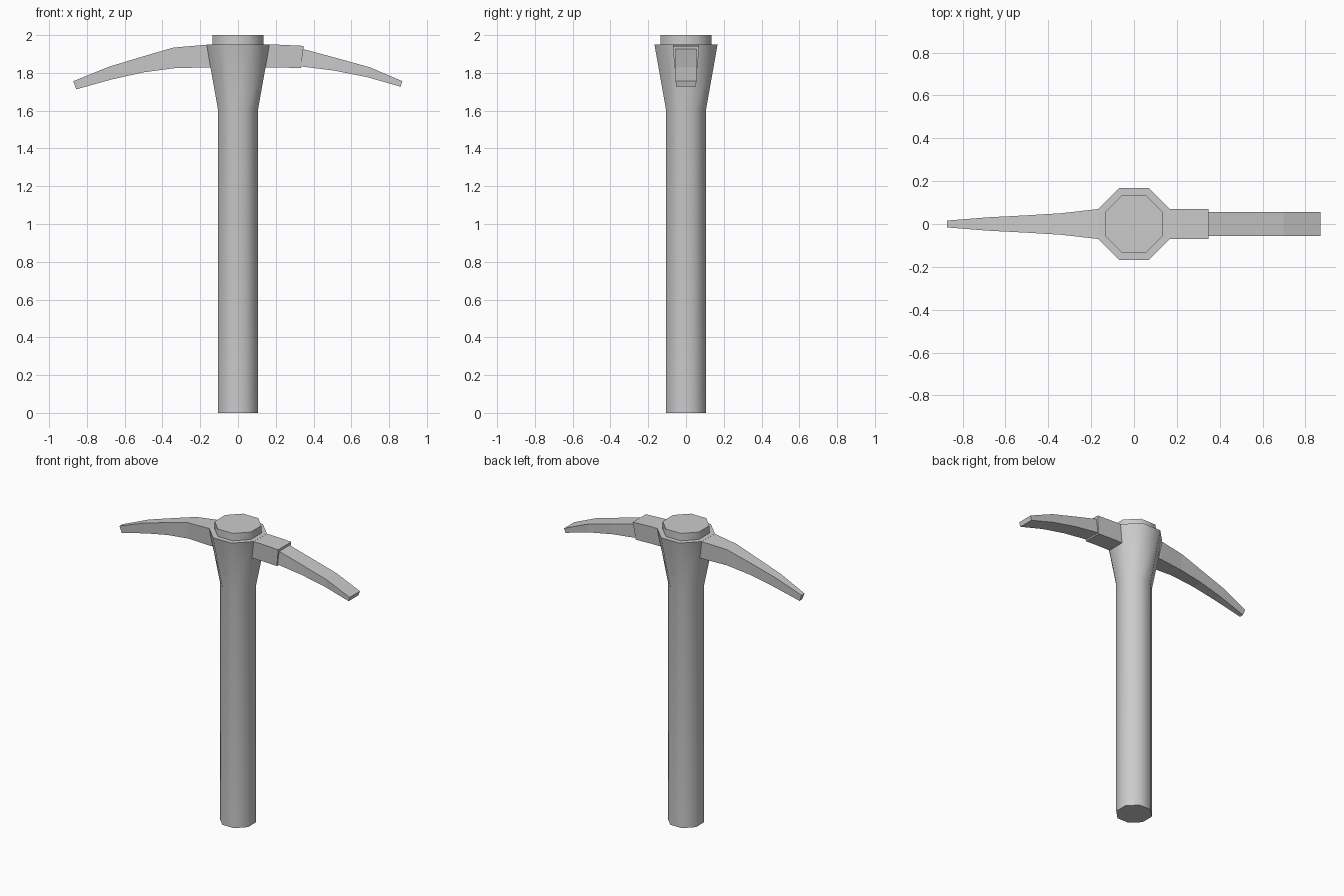
import bpy, bmesh, math

if "Cube" in bpy.data.objects:
    bpy.data.objects.remove(bpy.data.objects["Cube"])


def loft(name, rings):
    """Skin a list of equal-length closed rings and cap both ends."""
    bm = bmesh.new()
    loops = [[bm.verts.new(p) for p in ring] for ring in rings]
    for a, b in zip(loops, loops[1:]):
        for i in range(len(a)):
            j = (i + 1) % len(a)
            bm.faces.new((a[i], a[j], b[j], b[i]))
    bm.faces.new(loops[0])
    bm.faces.new(loops[-1])
    bmesh.ops.recalc_face_normals(bm, faces=bm.faces)
    mesh = bpy.data.meshes.new(name)
    bm.to_mesh(mesh)
    bm.free()
    ob = bpy.data.objects.new(name, mesh)
    bpy.context.collection.objects.link(ob)
    return ob


def octagon(half_width, z):
    r = half_width / math.cos(math.pi / 8)
    angles = [math.pi / 8 + i * math.pi / 4 for i in range(8)]
    return [(r * math.cos(a), r * math.sin(a), z) for a in angles]


def section(xt, zt, wt, xb, zb, wb):
    """Four-sided cross-section: top edge, then bottom edge."""
    return [(xt, -wt, zt), (xt, wt, zt), (xb, wb, zb), (xb, -wb, zb)]


# Octagonal handle, flared at the head, with a stepped end
handle = loft("handle", [octagon(w, z) for w, z in (
    (0.105, 0), (0.105, 1.6), (0.167, 1.95), (0.135, 1.95), (0.135, 2.0))])
bpy.context.view_layer.objects.active = handle
handle.select_set(True)
bpy.ops.object.shade_smooth_by_angle(angle=math.radians(60))

# Tapering pick blade
loft("pick_blade", [section(*s) for s in (
    (-0.08, 1.949, 0.072, -0.08, 1.829, 0.062),
    (-0.165, 1.949, 0.070, -0.165, 1.829, 0.060),
    (-0.342, 1.934, 0.050, -0.336, 1.825, 0.044),
    (-0.51, 1.885, 0.040, -0.50, 1.803, 0.036),
    (-0.685, 1.832, 0.031, -0.67, 1.765, 0.027),
    (-0.872, 1.756, 0.016, -0.856, 1.713, 0.014))])

# Collar block on the other side
loft("blade_collar", [section(*s) for s in (
    (0.08, 1.949, 0.070, 0.08, 1.829, 0.060),
    (0.22, 1.949, 0.070, 0.22, 1.829, 0.060),
    (0.348, 1.943, 0.070, 0.332, 1.825, 0.060))])

# Flat-sided adze blade of constant width
loft("adze_blade", [section(*s) for s in (
    (0.30, 1.937, 0.055, 0.30, 1.838, 0.055),
    (0.345, 1.926, 0.055, 0.336, 1.834, 0.055),
    (0.52, 1.879, 0.055, 0.51, 1.812, 0.054),
    (0.697, 1.830, 0.055, 0.686, 1.777, 0.053),
    (0.870, 1.756, 0.055, 0.861, 1.727, 0.052))])
